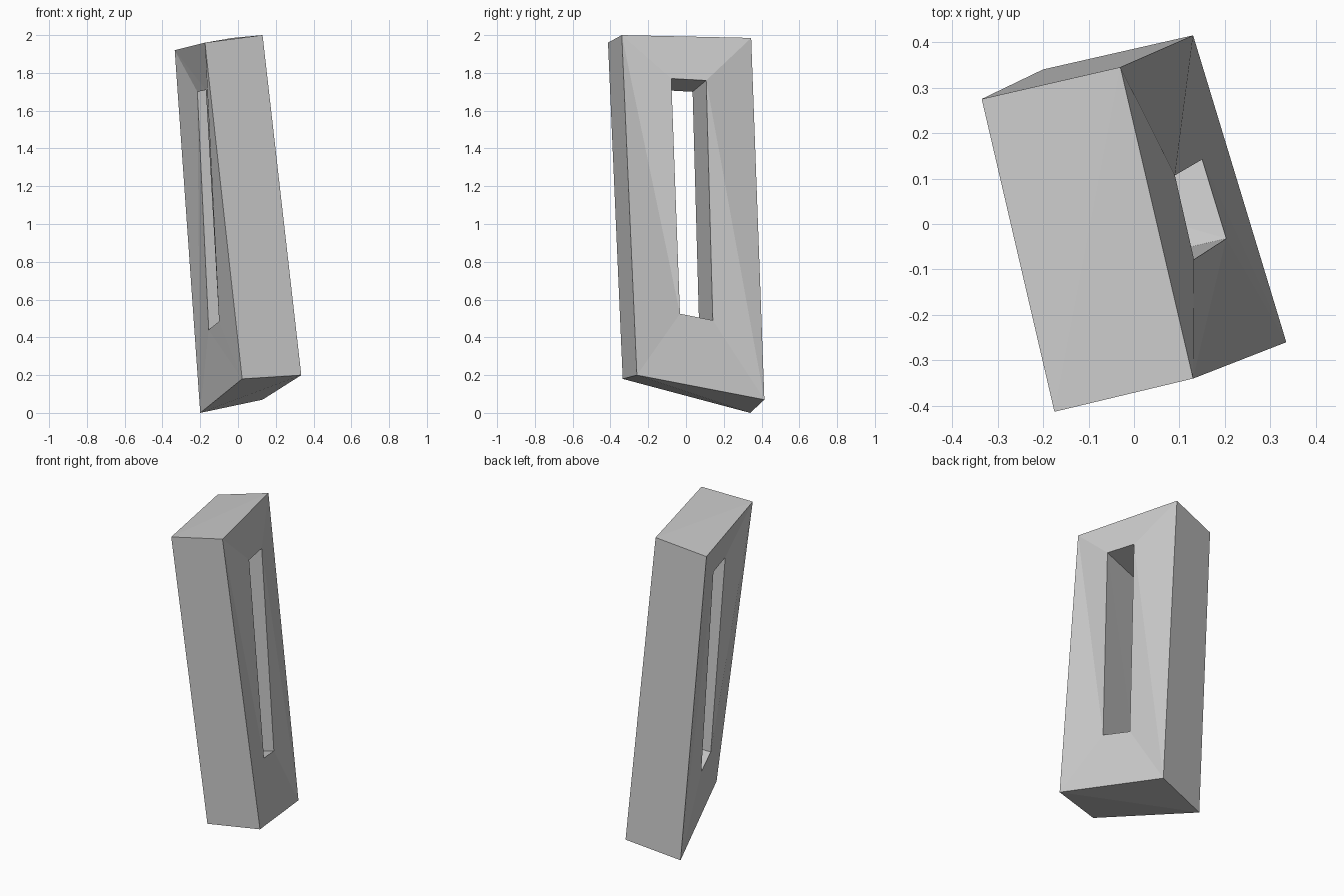
import bpy
import bmesh

if "Cube" in bpy.data.objects:
    bpy.data.objects.remove(bpy.data.objects["Cube"])

# Loops run: front top, back top, back bottom, front bottom
outer_right = [(0.13, -0.34, 2.0), (-0.03, 0.345, 1.985), (0.13, 0.415, 0.07), (0.335, -0.26, 0.2)]
outer_left = [(-0.175, -0.413, 1.96), (-0.335, 0.275, 1.92), (-0.2, 0.34, 0.0), (0.022, -0.335, 0.18)]
slot_right = [(0.132, -0.078, 1.77), (0.09, 0.107, 1.76), (0.15, 0.142, 0.49), (0.203, -0.032, 0.525)]
slot_left = [(-0.17, -0.147, 1.71), (-0.215, 0.035, 1.70), (-0.155, 0.07, 0.44), (-0.1, -0.103, 0.485)]

bm = bmesh.new()
o_r, o_l, s_r, s_l = [[bm.verts.new(p) for p in loop]
                      for loop in (outer_right, outer_left, slot_right, slot_left)]


def bridge(a, b):
    """Join two four-point loops with a band of triangles."""
    for i in range(4):
        j = (i + 1) % 4
        bm.faces.new((a[i], a[j], b[i]))
        bm.faces.new((a[j], b[j], b[i]))


bridge(o_r, o_l)  # outer walls
bridge(o_r, s_r)  # right side around the slot
bridge(o_l, s_l)  # left side around the slot
bridge(s_r, s_l)  # slot lining
bmesh.ops.recalc_face_normals(bm, faces=bm.faces)

# Leaning block with a slot cut right through
mesh = bpy.data.meshes.new("slotted_block")
bm.to_mesh(mesh)
bm.free()
block = bpy.data.objects.new("slotted_block", mesh)
bpy.context.collection.objects.link(block)
